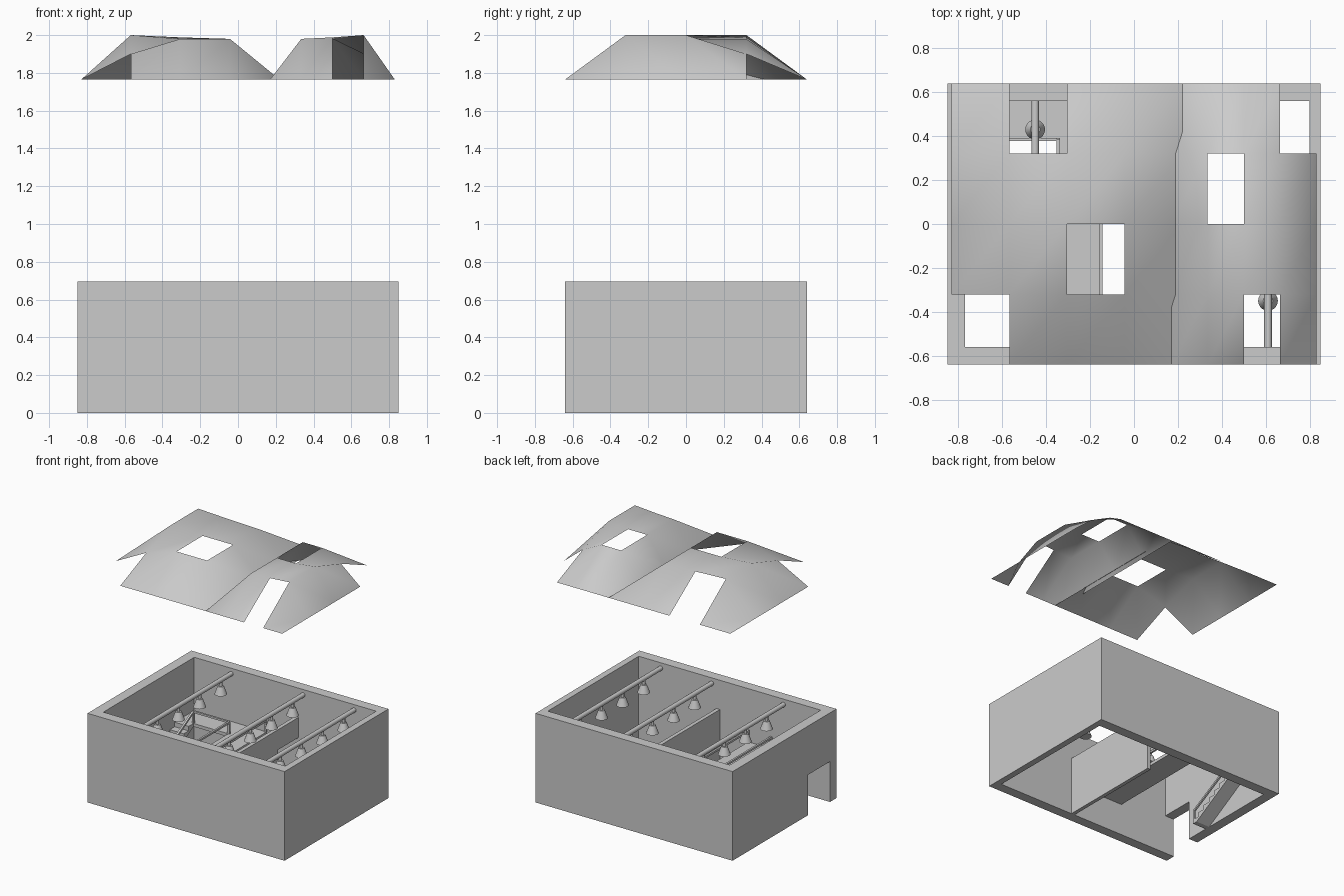
import bpy, bmesh, math
from mathutils import Vector

if "Cube" in bpy.data.objects:
    bpy.data.objects.remove(bpy.data.objects["Cube"])


def make(name, bm, smooth=False):
    bmesh.ops.recalc_face_normals(bm, faces=bm.faces)
    me = bpy.data.meshes.new(name)
    bm.to_mesh(me)
    bm.free()
    ob = bpy.data.objects.new(name, me)
    bpy.context.collection.objects.link(ob)
    if smooth:
        bpy.context.view_layer.objects.active = ob
        ob.select_set(True)
        bpy.ops.object.shade_smooth_by_angle(angle=math.radians(40))
        ob.select_set(False)
    return ob


def box(name, x0, x1, y0, y1, z0, z1):
    bm = bmesh.new()
    bmesh.ops.create_cube(bm, size=1)
    for v in bm.verts:
        v.co = (x0 if v.co.x < 0 else x1, y0 if v.co.y < 0 else y1, z0 if v.co.z < 0 else z1)
    return make(name, bm)


def prism(name, pts, axis, a, b):
    # extrude a 2D profile along x ('x': pts are y,z) or z ('z': pts are x,y)
    bm = bmesh.new()
    put = (lambda p: (a, p[0], p[1])) if axis == 'x' else (lambda p: (p[0], p[1], a))
    face = bm.faces.new([bm.verts.new(put(p)) for p in pts])
    r = bmesh.ops.extrude_face_region(bm, geom=[face])
    move = Vector((b - a, 0, 0)) if axis == 'x' else Vector((0, 0, b - a))
    bmesh.ops.translate(bm, vec=move, verts=[v for v in r['geom'] if isinstance(v, bmesh.types.BMVert)])
    return make(name, bm)


def cut(ob, *cutters):
    for c in cutters:
        m = ob.modifiers.new('cut', 'BOOLEAN')
        m.operation, m.solver, m.object = 'DIFFERENCE', 'EXACT', c
        bpy.context.view_layer.objects.active = ob
        bpy.ops.object.modifier_apply(modifier=m.name)
        bpy.data.objects.remove(c)


def bar(name, p, q, w=0.015):
    # square bar between two points
    p, q = Vector(p), Vector(q)
    bm = bmesh.new()
    bmesh.ops.create_cube(bm, size=1)
    bmesh.ops.scale(bm, vec=(w, w, (q - p).length), verts=bm.verts)
    ob = make(name, bm)
    ob.location = (p + q) / 2
    ob.rotation_mode = 'QUATERNION'
    ob.rotation_quaternion = (q - p).to_track_quat('Z', 'Y')
    return ob


def railing(name, p, q, h=0.09):
    p, q, up = Vector(p), Vector(q), Vector((0, 0, h))
    bar(name + '_handrail', p + up, q + up)
    bar(name + '_start_post', p, p + up)
    bar(name + '_end_post', q, q + up)


# outer walls, open above and below, with a doorway on the left side
walls = box('outer_walls', -0.85, 0.85, -0.64, 0.64, 0, 0.695)
cut(walls, box('room_cutter', -0.77, 0.80, -0.56, 0.56, -1, 2),
    box('door_cutter', -1, -0.7, -0.56, -0.29, -1, 0.315))

# dividing wall with a doorway at the back
prism('partition', [(-0.56, 0), (0.31, 0), (0.31, 0.31), (0.56, 0.31), (0.56, 0.467), (-0.56, 0.467)],
      'x', 0.10, 0.13)

# upper floor, L-shaped
prism('upper_floor', [(-0.77, 0.38), (-0.35, 0.38), (-0.35, -0.56), (-0.145, -0.56),
                      (-0.145, 0.56), (-0.77, 0.56)], 'z', 0.255, 0.28)

# staircase along the left wall
n, y0, y1, top = 8, -0.10, 0.38, 0.28
steps = [(y0, 0)]
for i in range(n):
    z = top * (i + 1) / n
    steps += [(y0 + (y1 - y0) * i / n, z), (y0 + (y1 - y0) * (i + 1) / n, z)]
steps += [(y1, 0.255), (y0 + 0.04, 0)]
prism('staircase', steps, 'x', -0.77, -0.65)

# railings
railing('stair_railing', (-0.655, -0.09, 0.02), (-0.655, 0.385, 0.28))
railing('landing_railing', (-0.655, 0.385, 0.28), (-0.35, 0.385, 0.28))
railing('inner_railing', (-0.345, 0.385, 0.28), (-0.345, -0.555, 0.28))
railing('outer_railing', (-0.15, 0.555, 0.28), (-0.15, -0.555, 0.28))

# ceiling beams with hanging lamps
for k, x in enumerate((-0.45, 0.17, 0.61)):
    bm = bmesh.new()
    bmesh.ops.create_cone(bm, segments=16, radius1=0.0175, radius2=0.0175, depth=1.12, cap_ends=True)
    beam = make(f'beam_{k}', bm, True)
    beam.rotation_euler.x = math.pi / 2
    beam.location = (x, 0, 0.653)
    for j in range(4):
        bm = bmesh.new()
        for r1, r2, zb, zt in ((0.045, 0.022, 0.545, 0.608), (0.012, 0.012, 0.608, 0.65)):
            vs = bmesh.ops.create_cone(bm, segments=20, radius1=r1, radius2=r2,
                                       depth=zt - zb, cap_ends=True)['verts']
            bmesh.ops.translate(bm, vec=(0, 0, (zb + zt) / 2), verts=vs)
        lamp = make(f'lamp_{k}_{j}', bm, True)
        lamp.location = (x, -0.35 + 0.26 * j, 0)


# floating roof: two draped sheets with missing panels, the right one turned half round
def roof(name, xa, xb, turned):
    heights = {(1, 1): 1.9, (1, 2): 2.0, (1, 3): 2.0, (2, 3): 1.988}
    holes = {(0, 0), (2, 1), (1, 3)}
    bm = bmesh.new()
    grid = {}
    for i in range(5):
        for j in range(5):
            key = (4 - i, 4 - j) if turned else (i, j)
            edge = i in (0, 4) or j in (0, 4)
            z = 1.765 if edge else heights.get(key, 1.98)
            grid[i, j] = bm.verts.new((xa + (xb - xa) * i / 4, -0.64 + 0.32 * j, z))
    for i in range(4):
        for j in range(4):
            if ((3 - i, 3 - j) if turned else (i, j)) not in holes:
                bm.faces.new([grid[i, j], grid[i + 1, j], grid[i + 1, j + 1], grid[i, j + 1]])
    bmesh.ops.delete(bm, geom=[v for v in bm.verts if not v.link_faces], context='VERTS')
    ob = make(name, bm)
    if ob.data.polygons[0].normal.z < 0:
        ob.data.flip_normals()
    ob.data.shade_smooth()


roof('roof_left', -0.83, 0.22, False)
roof('roof_right', 0.17, 0.83, True)
